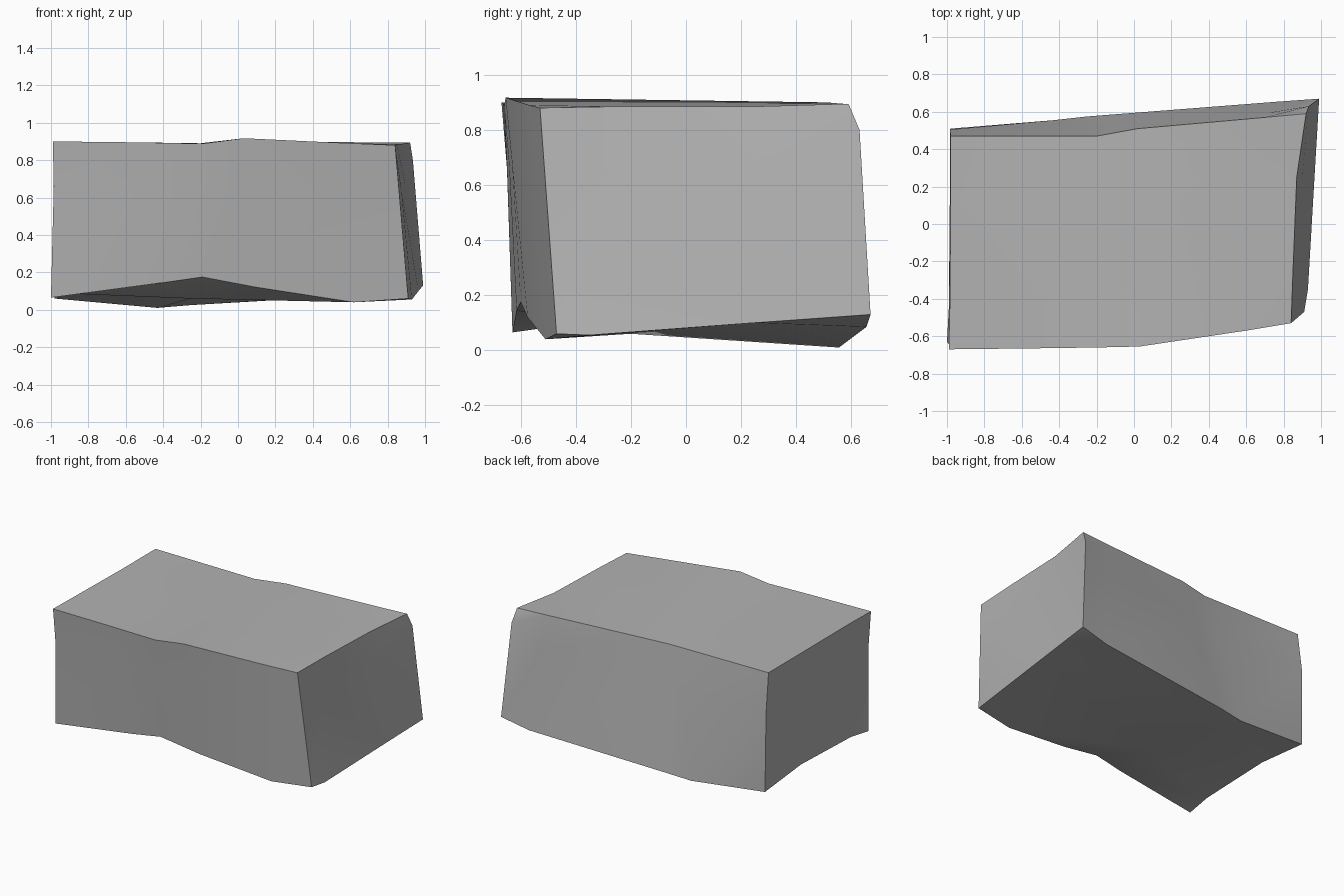
import bpy, bmesh, math
from mathutils import Vector

cube = bpy.data.objects.get("Cube")
if cube:
    bpy.data.objects.remove(cube, do_unlink=True)

# Stone colour
stone = bpy.data.materials.new("stone grey")
stone.use_nodes = True
grey = (0.45, 0.45, 0.45, 1)
stone.diffuse_color = grey
stone.node_tree.nodes["Principled BSDF"].inputs["Base Color"].default_value = grey

# Columns around the block: bottom point, then top point
columns = [
    (-1, -.63, .065, -.99, -.67, .9),        # front, from -x to +x
    (-.4, -.615, .145, -.55, -.665, .895),
    (-.19, -.6, .175, -.19, -.66, .888),
    (.1, -.575, .12, .03, -.655, .917),
    (.62, -.51, .04, .6, -.57, .89),
    (.91, -.47, .06, .84, -.53, .88),        # +x side
    (.93, -.35, .055, .85, -.25, .885),
    (.965, .25, .1, .87, .25, .885),
    (.99, .67, .13, .92, .59, .895),         # back
    (.78, .655, .085, .7, .57, .895),
    (-.25, .575, .025, .02, .51, .9),
    (-.43, .555, .01, -.2, .47, .89),
    (-.98, .51, .06, -.98, .47, .895),       # -x side
    (-.985, .11, .105, -.98, .1, .895),
    (-.99, -.45, .09, -.985, -.45, .9),
]
# Corners that bend part way up
bends = {0: (-.985, -.65, .66), 8: (.935, .63, .8), 12: (-.985, .505, .62)}

bm = bmesh.new()
bottom, middle, top = [], [], []
for i, c in enumerate(columns):
    low, high = Vector(c[:3]), Vector(c[3:])
    bottom.append(bm.verts.new(low))
    middle.append(bm.verts.new(bends.get(i, low.lerp(high, .7))))
    top.append(bm.verts.new(high))

# Walls
count = len(columns)
for lower, upper in ((bottom, middle), (middle, top)):
    for i in range(count):
        j = (i + 1) % count
        bm.faces.new((lower[i], lower[j], upper[j], upper[i]))

# Flat top, and an underside folded along a crease
bm.faces.new(top)
crease = bm.verts.new((-.25, -.2, .06))
bm.faces.new(bottom[2:12] + [crease])
bm.faces.new(bottom[11:] + bottom[:3] + [crease])

bmesh.ops.triangulate(bm, faces=bm.faces[:])
bmesh.ops.recalc_face_normals(bm, faces=bm.faces[:])
mesh = bpy.data.meshes.new("stone_block")
bm.to_mesh(mesh)
bm.free()
mesh.materials.append(stone)
block = bpy.data.objects.new("stone_block", mesh)
bpy.context.collection.objects.link(block)
bpy.context.view_layer.objects.active = block
block.select_set(True)
bpy.ops.object.shade_smooth_by_angle(angle=math.radians(35))
